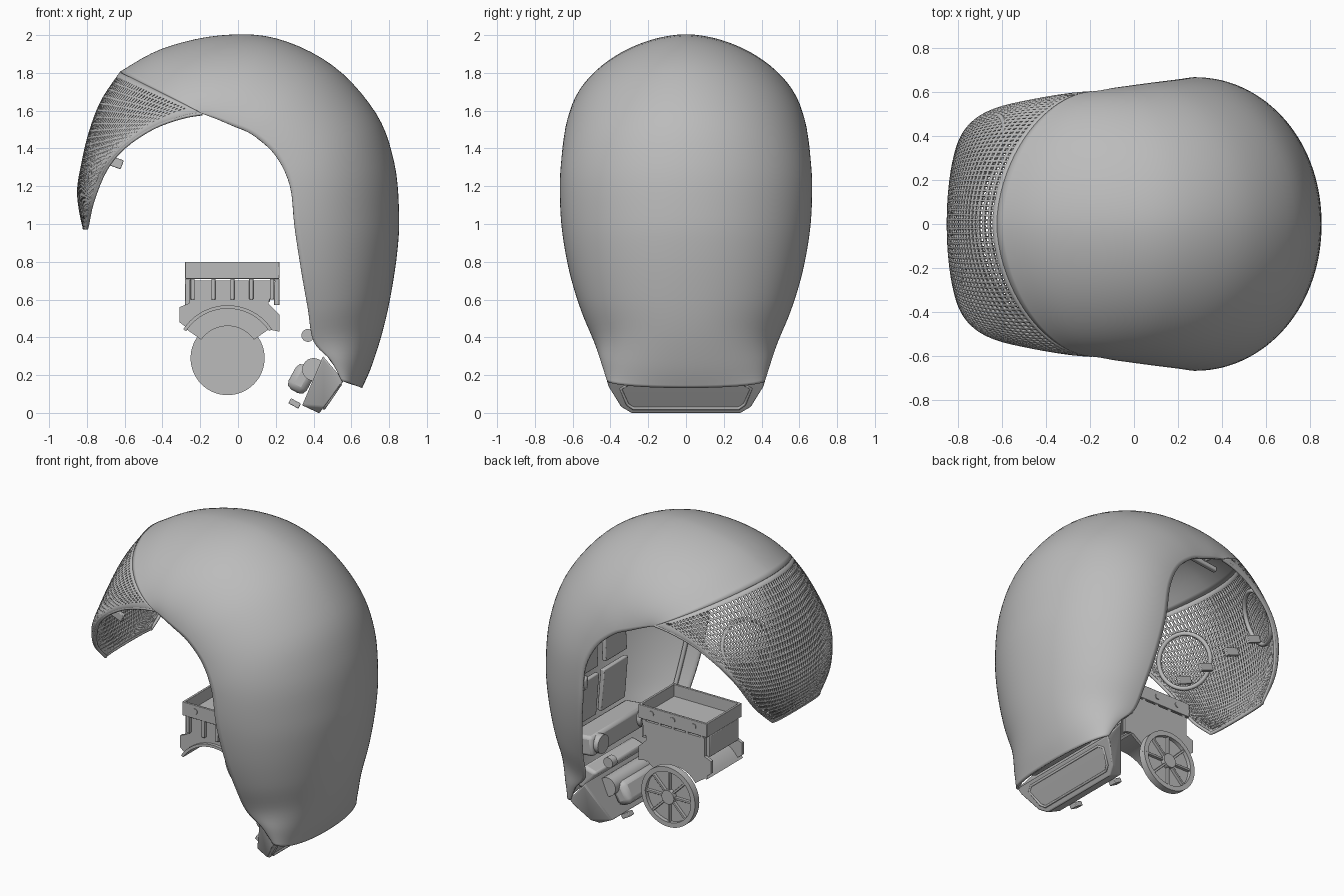
import bpy, bmesh, math
from mathutils import Vector, Matrix

cube = bpy.data.objects.get("Cube")
if cube:
    bpy.data.objects.remove(cube, do_unlink=True)

grey = bpy.data.materials.new("plain grey")
grey.use_nodes = True
grey.diffuse_color = (0.5, 0.5, 0.5, 1)
grey.node_tree.nodes["Principled BSDF"].inputs["Base Color"].default_value = (0.5, 0.5, 0.5, 1)

# Arch sections: rim x, rim z, crown x, crown z, half width
SHELL = [(.55, .17, .65, .135, .41), (.49, .28, .70, .25, .445), (.40, .38, .757, .43, .48),
         (.37, .55, .80, .62, .55), (.335, .75, .835, .85, .61), (.30, .98, .845, 1.05, .65),
         (.275, 1.2, .82, 1.32, .66), (.2, 1.36, .725, 1.58, .65), (.08, 1.47, .5, 1.83, .635),
         (-.03, 1.52, .2, 1.975, .62), (-.1, 1.55, -.1, 1.99, .61), (-.15, 1.57, -.4, 1.92, .60),
         (-.19, 1.585, -.62, 1.8, .595)]
GRILLE = [SHELL[-1], (-.30, 1.565, -.72, 1.65, .585), (-.45, 1.51, -.785, 1.48, .56),
          (-.6, 1.41, -.825, 1.31, .525), (-.7, 1.29, -.845, 1.18, .47),
          (-.77, 1.12, -.835, 1.07, .38), (-.8, .98, -.815, .98, .24)]


def section(rows, t):
    """Smoothly interpolated section at t in 0..1."""
    f = t * (len(rows) - 1)
    i = min(int(f), len(rows) - 2)
    u = f - i
    p = [rows[max(0, min(len(rows) - 1, i + k))] for k in (-1, 0, 1, 2)]
    return [b + .5 * u * (c - a + u * (2 * a - 5 * b + 4 * c - d + u * (3 * (b - c) + d - a)))
            for a, b, c, d in zip(*p)]


def arch_point(rows, t, s, scale=1.0):
    """Point on the arch at t, running across it as s goes 0..1."""
    ex, ez, cx, cz, w = section(rows, t)
    power = 2 / (1.8 + .4 * t if rows is GRILLE else 2.12 - .32 * min(1, t * t * 1.6))
    c, h = math.cos(math.pi * s), max(0, math.sin(math.pi * s)) ** power
    y = math.copysign(abs(c) ** power, c) * w
    return Vector((ex + (cx - ex) * h * scale, y * scale, ez + (cz - ez) * h * scale))


def finish(name, bm, bevel=0):
    bmesh.ops.recalc_face_normals(bm, faces=bm.faces)
    mesh = bpy.data.meshes.new(name)
    bm.to_mesh(mesh)
    bm.free()
    ob = bpy.data.objects.new(name, mesh)
    bpy.context.collection.objects.link(ob)
    mesh.materials.append(grey)
    if bevel:
        mod = ob.modifiers.new("bevel", "BEVEL")
        mod.width, mod.segments = bevel, 2
    bpy.ops.object.select_all(action="DESELECT")
    ob.select_set(True)
    bpy.context.view_layer.objects.active = ob
    bpy.ops.object.shade_smooth_by_angle(angle=math.radians(35))
    return ob


def loft(name, rows, nr, nc, thickness, t0=0, t1=1, scale=1.0, border=None):
    bm = bmesh.new()
    g = [[bm.verts.new(arch_point(rows, t0 + (t1 - t0) * i / nr, j / nc, scale))
          for j in range(nc + 1)] for i in range(nr + 1)]
    holes = []
    for i in range(nr):
        for j in range(nc):
            f = bm.faces.new((g[i][j], g[i + 1][j], g[i + 1][j + 1], g[i][j + 1]))
            if border and border <= j < nc - border and 0 < i < nr - 1:
                holes.append(f)
    if holes:
        for f in holes:
            size = .22 * min(e.calc_length() for e in f.edges)
            bmesh.ops.inset_individual(bm, faces=[f], thickness=size, use_even_offset=True)
        bmesh.ops.delete(bm, geom=holes, context="FACES")
    ob = finish(name, bm)
    mod = ob.modifiers.new("thickness", "SOLIDIFY")
    mod.thickness, mod.offset = thickness, 0


def box(name, loc, size, tilt=0, bevel=.006):
    bm = bmesh.new()
    bmesh.ops.create_cube(bm, size=1, matrix=Matrix.Translation(loc)
                          @ Matrix.Rotation(tilt, 4, "Y") @ Matrix.Diagonal((*size, 1)))
    finish(name, bm, bevel)


def cylinder(name, loc, r, depth, axis="X", sides=48):
    """Cylinder turned a quarter about the given axis."""
    bm = bmesh.new()
    bmesh.ops.create_cone(bm, cap_ends=True, segments=sides, radius1=r, radius2=r, depth=depth,
                          matrix=Matrix.Translation(loc) @ Matrix.Rotation(math.pi / 2, 4, axis))
    finish(name, bm)


def prism(name, pts, y0, y1, bevel=0):
    bm = bmesh.new()
    f = bm.faces.new([bm.verts.new((x, y0, z)) for x, z in pts])
    new = bmesh.ops.extrude_face_region(bm, geom=[f])["geom"]
    bmesh.ops.translate(bm, vec=(0, y1 - y0, 0), verts=[v for v in new if isinstance(v, bmesh.types.BMVert)])
    finish(name, bm, bevel)


def tube(name, pts, r, closed=False):
    cu = bpy.data.curves.new(name, "CURVE")
    cu.dimensions, cu.bevel_depth, cu.bevel_resolution = "3D", r, 2
    sp = cu.splines.new("POLY")
    sp.points.add(len(pts) - 1)
    for q, p in zip(sp.points, pts):
        q.co = (*p, 1)
    sp.use_cyclic_u = closed
    cu.materials.append(grey)
    bpy.context.collection.objects.link(bpy.data.objects.new(name, cu))


def arc(x, z, r, a0, a1, n=20):
    angles = [math.radians(a0 + (a1 - a0) * i / n) for i in range(n + 1)]
    return [(x + r * math.cos(a), z + r * math.sin(a)) for a in angles]


# Outer shell and perforated front guard
loft("outer_shell", SHELL, 60, 64, .016)
loft("perforated_guard", GRILLE, 28, 76, .014, border=4)
rim = [arch_point(GRILLE, i / 24, 0) for i in range(25)]
tip = [arch_point(GRILLE, 1, i / 32) for i in range(1, 32)]
tube("guard_rim", rim + tip + [Vector((p.x, -p.y, p.z)) for p in reversed(rim)], .01)

# Round sound ports and clips on the inside of the guard, inner shell rims
for side, s in ((1, .28), (-1, .72)):
    mid = arch_point(GRILLE, .33, s)
    u = (arch_point(GRILLE, .35, s) - arch_point(GRILLE, .31, s)).normalized()
    n = u.cross(arch_point(GRILLE, .33, s + .02) - mid).normalized()
    n *= math.copysign(1, n.y * side)
    v = n.cross(u)
    mid -= n * .03
    ring = [mid + (u * math.cos(k * math.pi / 20) + v * math.sin(k * math.pi / 20)) * .165
            for k in range(40)]
    tube("sound_port_ring", ring, .014, True)
    for y in (.12, .32):
        box("guard_clip", (-.66, y * side, 1.33), (.10, .025, .05), .35, .004)
    edge = [arch_point(SHELL, .2 + .78 * i / 30, .5 - side * .44, .97) for i in range(31)]
    tube("inner_shell_rim", edge, .014)

# Ribs, struts and panels lining the shell
for t in (.44, .62, .8):
    loft("inner_rib", SHELL, 3, 40, .03, t, t + .03, .95)
for y in (.15, -.15):
    box("back_panel", (.64, y, .70), (.03, .25, .28), -.08)
    box("upper_panel", (.63, y, .98), (.03, .22, .18), .05)
    cylinder("round_socket", (.47, 1.5 * y, .49), .06, .05, "Y", 32)
    box("roof_strut", (-.2, 1.5 * y, 1.80), (.5, .03, .03), -.12)
box("equipment_shelf", (.56, 0, .48), (.17, .60, .13), .1, .02)

# Tail closure, tilted foot housing and rollers
prism("tail_block", [(.47, .30), (.56, .18), (.61, .17), (.62, .25), (.57, .33)], -.26, .26, .02)
bm = bmesh.new()
for x, z, half in ((.45, .30, .42), (.56, .17, .42), (.535, .135, .41), (.455, .03, .345),
                   (.43, -.002, .29), (.34, .04, .29)):
    for side in (1, -1):
        bm.verts.new((x, half * side, z))
bmesh.ops.convex_hull(bm, input=bm.verts)
finish("foot_housing", bm, .008)
slot = [(.494 + s * .048, y, .08 + s * .07) for s, y in
        ((1, -.31), (1, .31), (.7, .345), (-.5, .31), (-.8, .28), (-.8, -.28), (-.5, -.31), (.7, -.345))]
tube("foot_slot_rim", slot, .008, True)
box("motor_casing", (.335, 0, .18), (.11, .42, .15), .5, .035)
cylinder("motor_drum", (.40, 0, .23), .06, .5)
for y in (.26, -.26):
    cylinder("shell_hinge", (.37, y, .41), .034, .05, sides=24)
    box("foot_tab", (.30, y * .7, .05), (.06, .05, .03), .5, .004)

# Open tray on top of the drive unit
X, TOP, LOW = -.03, .755, .09
for side in (1, -1):
    box("tray_long_wall", (X, .175 * side, TOP), (.50, .016, LOW), 0, .003)
    box("tray_end_wall", (X + .242 * side, 0, TOP), (.016, .35, LOW), 0, .003)
    for x in (-.155, 0, .155):
        cylinder("tray_bolt", (X + x, .184 * side, .76), .018, .008, sides=20)
    for x in (-.21, -.1, 0, .1, .21):
        box("tray_bracket", (X + x, .165 * side, .66), (.022, .03, .12), 0, .003)
    box("drive_post", (X + .235 * side, 0, .64), (.03, .30, .14), 0, .004)
box("tray_floor", (X, 0, .715), (.48, .35, .014), 0, .002)

# Drive unit side plates arching over the wheel
WX, WZ = -.055, .29
outline = [(.20, .70), (-.26, .70), (-.26, .58), (-.31, .56), (-.31, .48), (-.27, .45)]
outline += arc(WX, WZ, .265, 145, 35)
outline += [(.22, .43), (.22, .52), (.16, .58)]
for y in (-.16, .16):
    prism("drive_side_plate", outline, y, y + .02)
prism("wheel_arch", arc(WX, WZ, .28, 147, 33) + arc(WX, WZ, .262, 33, 147), -.18, .18)
prism("arch_web", arc(WX, WZ, .264, 145, 35) + arc(WX, WZ, .17, 35, 145), .16, .18)
box("gearbox", (X, 0, .635), (.40, .26, .10), 0, .01)

# Spoked wheel
WY = .23
cylinder("wheel_disc", (WX, WY, WZ), .196, .02, sides=64)
prism("wheel_rim", arc(WX, WZ, .196, 0, 359.9, 64) + arc(WX, WZ, .165, 359.9, 0, 64), WY, WY + .035)
cylinder("wheel_hub", (WX, WY + .015, WZ), .045, .05, sides=32)
for k in range(8):
    a = k * math.pi / 4
    box("wheel_spoke", (WX + .105 * math.cos(a), WY + .017, WZ - .105 * math.sin(a)), (.13, .025, .014), a, .002)
